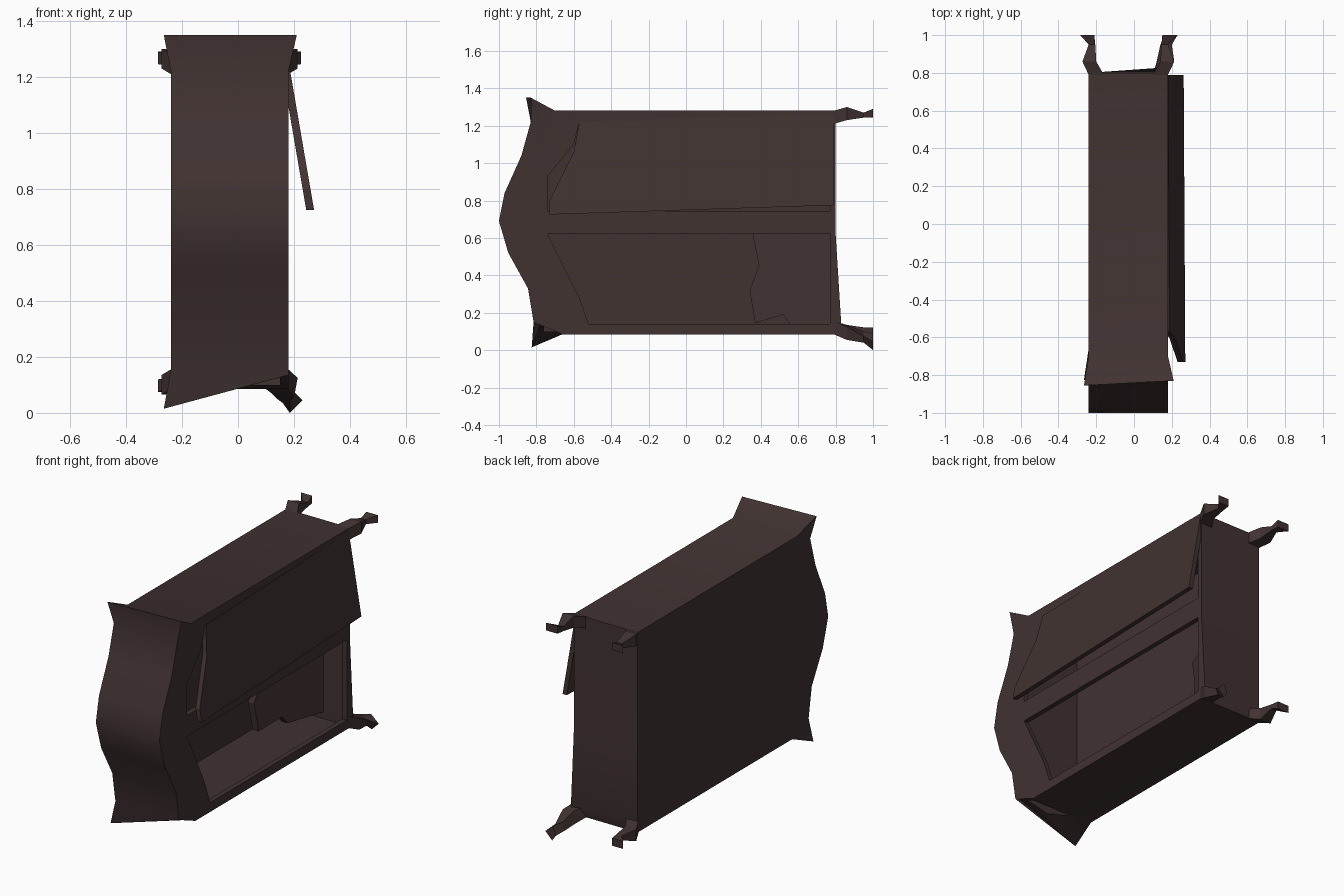
import bpy, bmesh, math

if "Cube" in bpy.data.objects:
    bpy.data.objects.remove(bpy.data.objects["Cube"])

wood = bpy.data.materials.new("dark brown wood")
wood.diffuse_color = (0.052, 0.032, 0.031, 1)
wood.use_nodes = True
wood.node_tree.nodes["Principled BSDF"].inputs["Base Color"].default_value = wood.diffuse_color


def make(name, verts, faces):
    bm = bmesh.new()
    vs = [bm.verts.new(v) for v in verts]
    for f in faces:
        bm.faces.new([vs[i] for i in f])
    bmesh.ops.recalc_face_normals(bm, faces=bm.faces[:])
    me = bpy.data.meshes.new(name)
    bm.to_mesh(me)
    bm.free()
    ob = bpy.data.objects.new(name, me)
    bpy.context.collection.objects.link(ob)
    me.materials.append(wood)
    return ob


def loft(name, rings):
    """Skin closed rings of equal length and cap both ends."""
    n = len(rings[0])
    faces = [[r * n + i, r * n + (i + 1) % n, (r + 1) * n + (i + 1) % n, (r + 1) * n + i]
             for r in range(len(rings) - 1) for i in range(n)]
    faces += [list(range(n)), [(len(rings) - 1) * n + i for i in range(n)]]
    return make(name, [p for r in rings for p in r], faces)


def slab(name, outline, inner, outer):
    """Prism from a (y, z) outline; inner/outer give x for each point."""
    return loft(name, [[(fx(y, z), y, z) for y, z in outline] for fx in (inner, outer)])


def smooth(ob, angle):
    bpy.ops.object.select_all(action='DESELECT')
    ob.select_set(True)
    bpy.context.view_layer.objects.active = ob
    bpy.ops.object.shade_smooth_by_angle(angle=math.radians(angle))


L, R = -0.24, 0.18
MX, MZ = (L + R) / 2, 0.6825

# Cabinet lying on its back: side outline, curved crown at -y, flared crown tips
side = [(-0.70, 1.28), (0.80, 1.28), (0.80, 0.62), (0.80, 0.14), (0.80, 0.085), (-0.66, 0.085),
        (-0.82, 0.02), (-0.815, 0.15), (-0.845, 0.33), (-0.95, 0.52), (-1.0, 0.69),
        (-0.97, 0.84), (-0.88, 1.04), (-0.83, 1.22), (-0.855, 1.35)]
left = [(L, y, z) for y, z in side]
right = [(R, y, z) for y, z in side]
n, low, top = len(side), 6, 14
left[low], right[low] = (-0.265, -0.825, 0.015), (R, -0.78, 0.135)   # right tip is broken off
left[top], right[top] = (-0.265, -0.855, 1.35), (0.21, -0.83, 1.35)
right[3] = (R, 0.83, 0.14)                                           # base board sprung loose
core = [i for i in range(n) if i not in (low, top)]
faces = [[i, (i + 1) % n, n + (i + 1) % n, n + i] for i in range(n)]
for o in (0, n):
    faces += [[o + i for i in core], [o + 5, o + 6, o + 7], [o + 13, o + 14, o + 0]]
body = make("cabinet_body", left + right, faces)

# Hollow inside and the two broken door openings
def const(v):
    return lambda y, z: v

cutters = [
    slab("cavity_cutter", [(-0.76, 0.1), (0.785, 0.1), (0.785, 1.265), (-0.76, 1.265)],
         const(-0.222), const(0.15)),
    slab("lower_opening_cutter", [(-0.74, 0.62), (-0.64, 0.42), (-0.57, 0.28), (-0.52, 0.14),
                                  (0.77, 0.14), (0.77, 0.62)], const(0.1), const(0.4)),
    slab("upper_opening_cutter", [(-0.74, 0.745), (-0.74, 0.93), (-0.60, 1.10), (-0.57, 1.22),
                                  (0.77, 1.22), (0.77, 0.745)], const(0.1), const(0.4))]
bpy.context.view_layer.objects.active = body
for c in cutters:
    m = body.modifiers.new("cut", 'BOOLEAN')
    m.operation, m.solver, m.object = 'DIFFERENCE', 'EXACT', c
    bpy.ops.object.modifier_apply(modifier=m.name)
    bpy.data.objects.remove(c)
smooth(body, 35)

# Upper door, hanging open from its top edge, front edge splintered
def door_x(y, z):
    return 0.183 + (1.24 - z) * 0.172

slab("hanging_door", [(-0.57, 1.22), (0.79, 1.26), (0.79, 0.775), (-0.73, 0.725),
                      (-0.73, 0.80), (-0.60, 1.06)],
     lambda y, z: door_x(y, z) - 0.028, door_x)

# Broken lower door, fallen inwards at an angle
def panel_x(y, z):
    return 0.01 - (0.77 - y) * 0.33

slab("fallen_door_piece", [(0.355, 0.63), (0.39, 0.45), (0.34, 0.32), (0.37, 0.145),
                           (0.52, 0.19), (0.555, 0.14), (0.785, 0.14), (0.785, 0.63)],
     lambda y, z: panel_x(y, z) - 0.04, panel_x)

# Four curved feet: sections are y, x inner, x outer, z low, z high for the upper right one
sections = [(0.79, 0.10, 0.18, 1.21, 1.28), (0.86, 0.14, 0.213, 1.23, 1.30),
            (0.95, 0.145, 0.18, 1.243, 1.27), (1.0, 0.15, 0.225, 1.245, 1.29)]
for sx, xn in ((1, "right"), (-1, "left")):
    for sz, zn in ((1, "upper"), (-1, "lower")):
        rings = []
        for y, xi, xo, z0, z1 in sections:
            ring = [(xi, z0), (xo, z0), (xo, z1), (xi, z1)]
            rings.append([(MX + sx * (x - MX), y, MZ + sz * (z - MZ)) for x, z in ring])
        if (sx, sz) == (1, -1):   # twisted foot that touches the ground
            rings[1] = [(0.14, 0.86, 0.135), (0.213, 0.86, 0.125), (0.20, 0.86, 0.055), (0.12, 0.86, 0.07)]
            rings[2] = [(0.15, 0.95, 0.10), (0.20, 0.95, 0.075), (0.185, 0.95, 0.04), (0.14, 0.95, 0.05)]
            rings[3] = [(0.18, 1.0, 0.09), (0.23, 1.0, 0.045), (0.185, 1.0, 0.0), (0.16, 1.0, 0.035)]
        loft(zn + "_" + xn + "_foot", rings)
